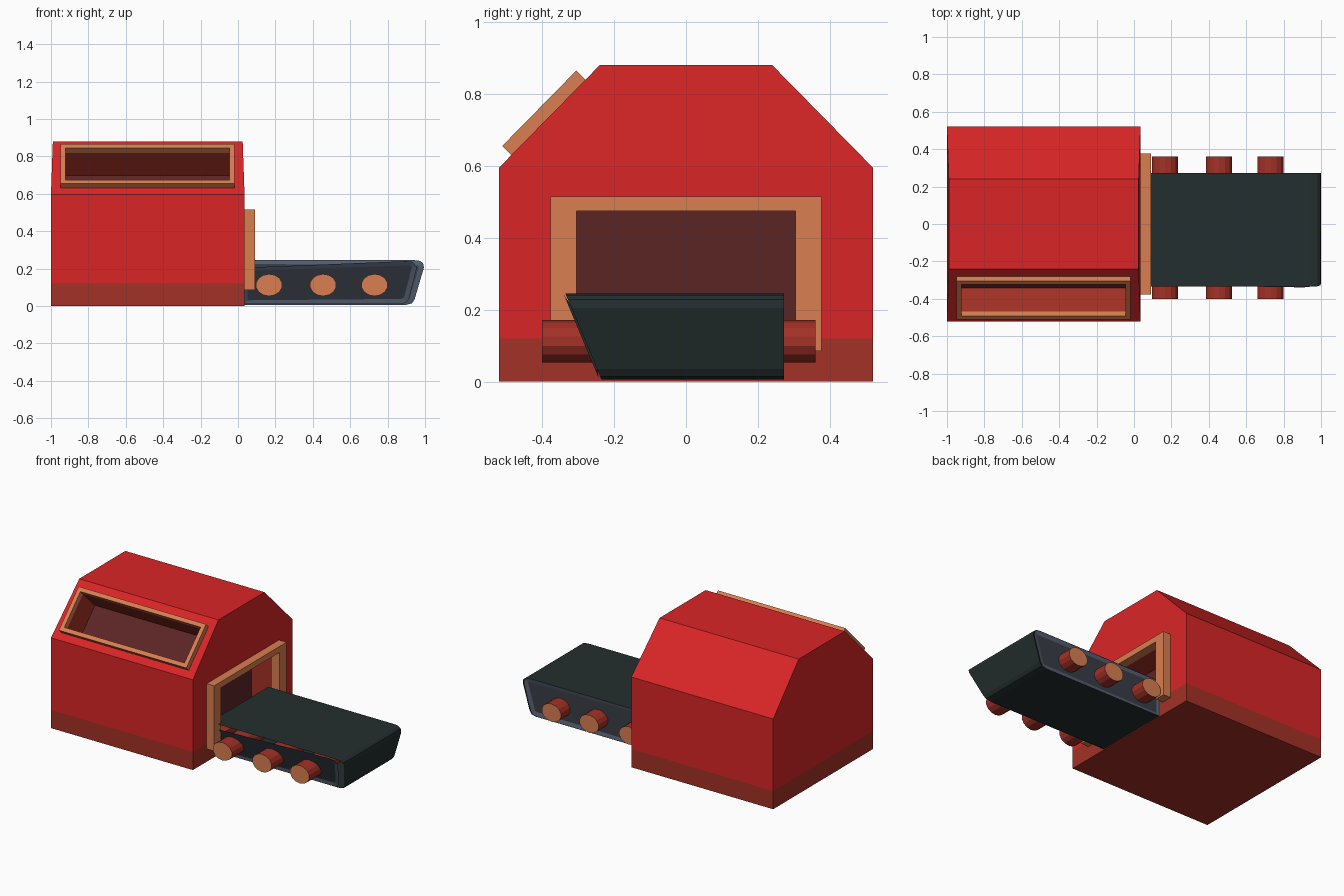
import bpy, bmesh, math
from mathutils import Vector as V

if "Cube" in bpy.data.objects:
    bpy.data.objects.remove(bpy.data.objects["Cube"])


def material(name, rgb):
    lin = [(c / 255 / 12.92) if c < 10 else ((c / 255 + 0.055) / 1.055) ** 2.4 for c in rgb]
    m = bpy.data.materials.new(name)
    m.diffuse_color = (*lin, 1)
    m.use_nodes = True
    m.node_tree.nodes["Principled BSDF"].inputs["Base Color"].default_value = m.diffuse_color
    return m


RED = material("red", (218, 37, 38))
BROWN = material("red brown", (163, 49, 38))
DARK = material("dark maroon", (92, 37, 37))
ORANGE = material("copper orange", (216, 126, 81))
BELT = material("belt black", (35, 46, 46))
RIM = material("slate rim", (84, 94, 112))
PANEL = material("dark slate", (56, 62, 70))


def finish(name, bm, mats, recalc=True):
    if recalc:
        bmesh.ops.recalc_face_normals(bm, faces=bm.faces[:])
    me = bpy.data.meshes.new(name)
    bm.to_mesh(me)
    bm.free()
    for m in mats:
        me.materials.append(m)
    ob = bpy.data.objects.new(name, me)
    bpy.context.collection.objects.link(ob)
    return ob


X, Y, Z = V((1, 0, 0)), V((0, 1, 0)), V((0, 0, 1))


def corners(c, u, hu, w, hw):
    return [c - u * hu - w * hw, c - u * hu + w * hw, c + u * hu + w * hw, c + u * hu - w * hw]


def recess(bm, face, c, u, hu, w, hw, offset):
    """Cut a rectangular pocket into a quad wall."""
    mid = face.calc_center_median()
    signs = None
    for step in (V(), offset):
        walls = bmesh.ops.inset_individual(bm, faces=[face], thickness=0.01)["faces"]
        for v in face.verts:
            d = v.co - mid
            v.co = c + step + u * math.copysign(hu, d.dot(u)) + w * math.copysign(hw, d.dot(w))
        mid = face.calc_center_median()
    for f in walls:
        f.material_index = 1
    face.material_index = 2


# Housing: four stacked rectangles, roof tapering inward
bm = bmesh.new()
rings = []
for z, x0, x1, h in ((0, -1, .035, .52), (.12, -1, .035, .52), (.595, -1, .035, .52), (.88, -.99, .025, .24)):
    rings.append([bm.verts.new(p) for p in ((x0, -h, z), (x1, -h, z), (x1, h, z), (x0, h, z))])
sides = {}
for k in range(3):
    for i in range(4):
        j = (i + 1) % 4
        f = bm.faces.new((rings[k][i], rings[k][j], rings[k + 1][j], rings[k + 1][i]))
        f.material_index = 1 if k == 0 else 0
        sides[k, i] = f
bm.faces.new(rings[0][::-1]).material_index = 1
bm.faces.new(rings[3])

# Pockets for the sloped window and the doorway
slope = V((0, .28, .285)).normalized()
out = V((0, -slope.z, slope.y))
win_c = V((-.484, -.52, .595)) + slope * .196
recess(bm, sides[2, 0], win_c, X, .438, slope, .12, out * -.175)
recess(bm, sides[1, 1], V((.035, 0, .30)), Y, .305, Z, .175, X * -.15)
finish("housing", bm, [RED, BROWN, DARK], recalc=False)


def frame(name, outer, inner, base, depth, closed):
    """Raised border between two loops."""
    bm = bmesh.new()
    loops = [[bm.verts.new(p + o) for p in pts] for pts in (outer, inner) for o in (base, depth)]
    ob, of, ib, jf = loops
    n = len(outer)
    for i in range(n if closed else n - 1):
        j = (i + 1) % n
        for a, b in ((ob, of), (of, jf), (jf, ib), (ib, ob)):
            bm.faces.new((a[i], a[j], b[j], b[i]))
    if not closed:
        for i in (0, n - 1):
            bm.faces.new((ob[i], of[i], jf[i], ib[i]))
    finish(name, bm, [ORANGE])


frame("window_frame", corners(win_c, X, .465, slope, .147), corners(win_c, X, .438, slope, .12),
      out * -.003, out * .036, True)
frame("door_frame", corners(V((0, 0, .30)), Y, .377, Z, .215), corners(V((0, 0, .28)), Y, .305, Z, .195),
      X * .033, X * .09, False)


# Conveyor belt: open strip with its front edge leaning inward at the bottom
def front_y(z):
    return -.235 - .1 * (z - .006) / .239


belt = [(.03, .245), (.95, .245), (.98, .241), (.996, .228), (1, .205), (.95, .035),
        (.936, .014), (.905, .006), (.03, .006)]
bm = bmesh.new()
fr = [bm.verts.new((x, front_y(z), z)) for x, z in belt]
bk = [bm.verts.new((x, .272, z)) for x, z in belt]
for i in range(len(belt) - 1):
    bm.faces.new((fr[i], fr[i + 1], bk[i + 1], bk[i]))
finish("conveyor_belt", bm, [BELT], recalc=False)


# Conveyor side panels with a lighter rim
def side_panel(name, pts, yfun, flip):
    bm = bmesh.new()
    vs = [bm.verts.new((x, yfun(z), z)) for x, z in pts]
    f = bm.faces.new(vs[::-1] if flip else vs)
    f.normal_update()
    bmesh.ops.inset_individual(bm, faces=[f], thickness=.028, depth=-.006)
    f.material_index = 1
    finish(name, bm, [RIM, PANEL], recalc=False)


front_pts = [(.03, .205), (.90, .24), (.935, .236), (.957, .208), (.915, .04), (.90, .018), (.87, .010), (.03, .010)]
side_panel("front_side_panel", front_pts, lambda z: front_y(z) - .006, True)
side_panel("rear_side_panel", [(x - (.006 if x > .1 else 0), z) for x, z in belt], lambda z: .27, False)

# Rollers with copper end caps
for n, x in enumerate((.166, .455, .73)):
    bm = bmesh.new()
    bmesh.ops.create_cone(bm, cap_ends=True, segments=14, radius1=1, radius2=1, depth=.76)
    for v in bm.verts:
        a, b, c = v.co
        v.co = (x + a * .071, -.02 - c, .112 + b * .059)
    bmesh.ops.recalc_face_normals(bm, faces=bm.faces[:])
    for f in bm.faces:
        f.material_index = 1 if abs(f.normal.y) > .9 else 0
    finish(f"roller_{n + 1}", bm, [BROWN, ORANGE])
